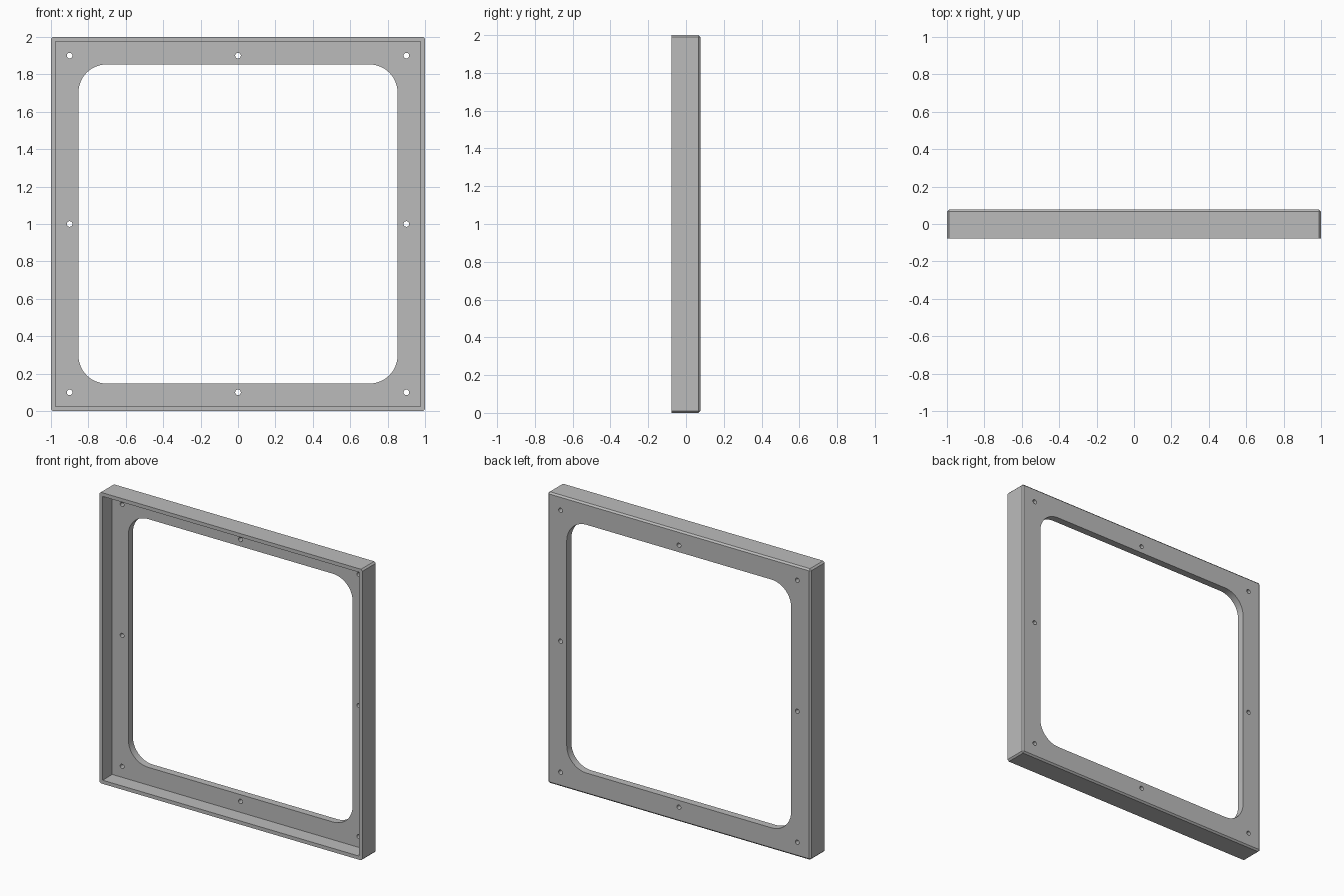
import bpy, bmesh, math
from mathutils import Vector

cube = bpy.data.objects.get("Cube")
if cube:
    bpy.data.objects.remove(cube, do_unlink=True)

BACK, FRONT = 0.077, -0.077
PLATE = 0.05        # back plate thickness
WALL = 0.025        # rim wall thickness
CHAMFER = 0.011

grey = bpy.data.materials.new("plain grey")
grey.use_nodes = True
grey.diffuse_color = (0.5, 0.5, 0.5, 1)
grey.node_tree.nodes["Principled BSDF"].inputs["Base Color"].default_value = (0.5, 0.5, 0.5, 1)


def prism(name, outline, y0, y1):
    """Extrude an (x, z) outline from y0 to y1."""
    bm = bmesh.new()
    face = bm.faces.new([bm.verts.new((x, y0, z)) for x, z in outline])
    out = bmesh.ops.extrude_face_region(bm, geom=[face])
    moved = [g for g in out["geom"] if isinstance(g, bmesh.types.BMVert)]
    bmesh.ops.translate(bm, verts=moved, vec=Vector((0, y1 - y0, 0)))
    bmesh.ops.recalc_face_normals(bm, faces=bm.faces)
    mesh = bpy.data.meshes.new(name)
    bm.to_mesh(mesh)
    bm.free()
    obj = bpy.data.objects.new(name, mesh)
    bpy.context.collection.objects.link(obj)
    mesh.materials.append(grey)
    return obj


def square(half):
    return [(sx * half, 1 + sz * half) for sx, sz in ((-1, -1), (1, -1), (1, 1), (-1, 1))]


def arc(cx, cz, r, start, sweep, steps):
    return [(cx + r * math.cos(start + sweep * i / steps),
             cz + r * math.sin(start + sweep * i / steps)) for i in range(steps + 1)]


def cut(target, cutter):
    cutter.hide_render = True
    mod = target.modifiers.new("cut", 'BOOLEAN')
    mod.operation = 'DIFFERENCE'
    mod.solver = 'EXACT'
    mod.object = cutter
    bpy.context.view_layer.objects.active = target
    bpy.ops.object.modifier_apply(modifier=mod.name)
    bpy.data.objects.remove(cutter, do_unlink=True)


# Outer block, chamfered on its corners and around the back
frame = prism("frame", square(1), FRONT, BACK)
bm = bmesh.new()
bm.from_mesh(frame.data)
edges = [e for e in bm.edges if max(v.co.y for v in e.verts) > 0]
bmesh.ops.bevel(bm, geom=edges, offset=CHAMFER, segments=1, affect='EDGES')
bm.to_mesh(frame.data)
bm.free()

# Shallow tray open to the front
cut(frame, prism("cavity", square(1 - WALL), FRONT - 0.1, BACK - PLATE))

# Large opening with rounded corners
half, r = 0.853, 0.15
outline = []
for i, (sx, sz) in enumerate(((1, 1), (-1, 1), (-1, -1), (1, -1))):
    c = half - r
    outline += arc(sx * c, 1 + sz * c, r, i * math.pi / 2, math.pi / 2, 12)
cut(frame, prism("opening", outline, -0.2, 0.2))

# Screw holes at corners and mid-sides
for x in (-0.9, 0, 0.9):
    for z in (0.1, 1, 1.9):
        if (x, z) != (0, 1):
            hole = arc(x, z, 0.015, 0, math.tau, 24)[:-1]
            cut(frame, prism("screw_hole", hole, -0.2, 0.2))

# Smooth the round corners, keep edges sharp
bpy.ops.object.select_all(action='DESELECT')
frame.select_set(True)
bpy.context.view_layer.objects.active = frame
bpy.ops.object.shade_smooth_by_angle(angle=math.radians(30))
